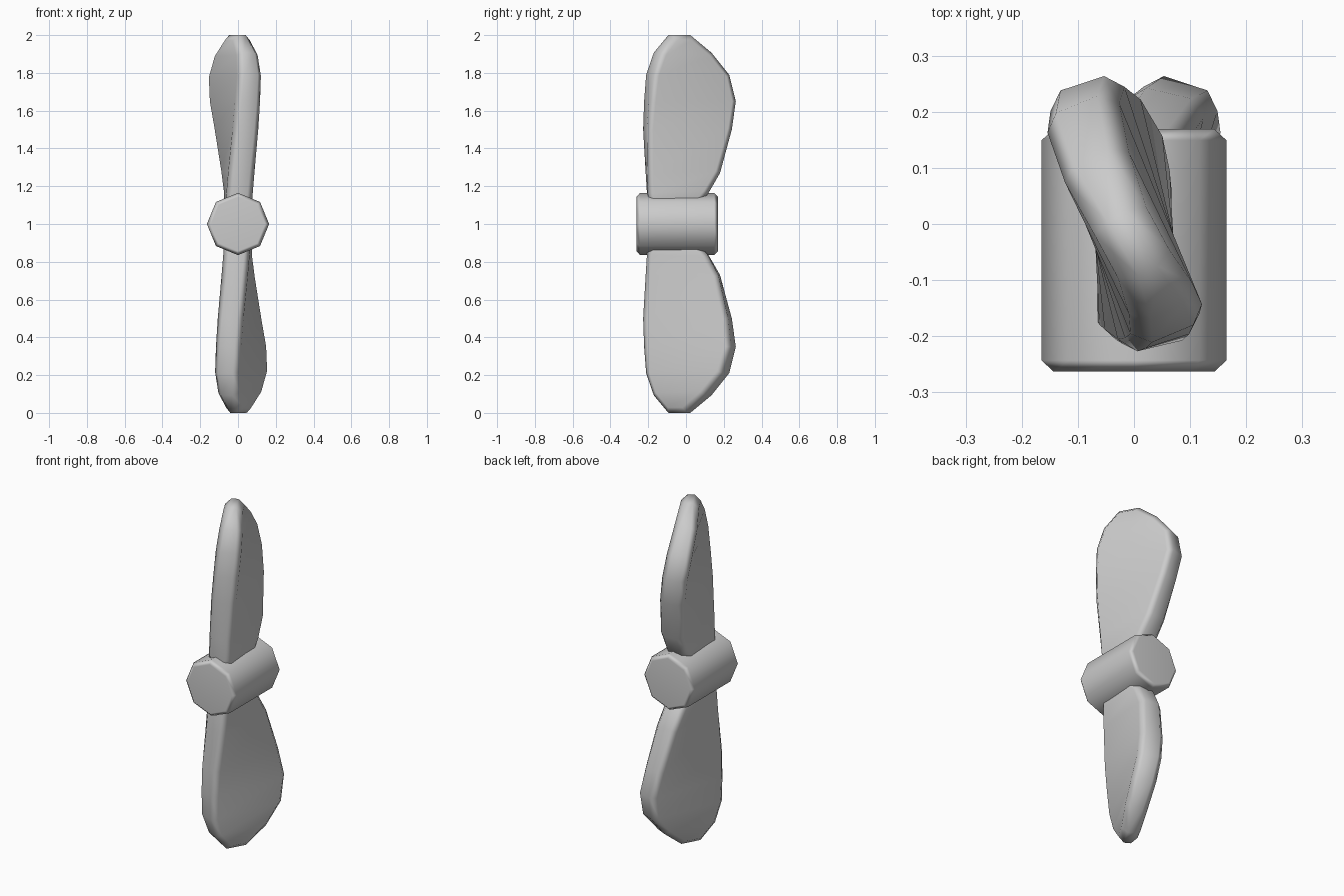
import bpy, bmesh, math

if "Cube" in bpy.data.objects:
    bpy.data.objects.remove(bpy.data.objects["Cube"])

def finish(bm, name):
    bmesh.ops.recalc_face_normals(bm, faces=bm.faces)
    me = bpy.data.meshes.new(name)
    bm.to_mesh(me)
    bm.free()
    ob = bpy.data.objects.new(name, me)
    bpy.context.collection.objects.link(ob)
    bpy.ops.object.select_all(action='DESELECT')
    ob.select_set(True)
    bpy.context.view_layer.objects.active = ob
    bpy.ops.object.shade_smooth_by_angle(angle=math.radians(50))
    ob.modifiers.new("flat_faces", 'WEIGHTED_NORMAL').keep_sharp = True
    return ob

# Hub: bevelled octagonal prism along y
bpy.ops.mesh.primitive_cylinder_add(vertices=8, radius=0.165, depth=0.432)
tmp = bpy.context.object
bm = bmesh.new()
bm.from_mesh(tmp.data)
bpy.data.objects.remove(tmp)
caps = {e for f in bm.faces if len(f.verts) == 8 for e in f.edges}
bmesh.ops.bevel(bm, geom=list(caps), offset=0.02, segments=1, affect='EDGES')
for v in bm.verts:
    x, y, z = v.co
    v.co = (x, z - 0.047, 1 - y)
finish(bm, "hub")

# Blade outline: height above the hub axis, front y, back y, half thickness, x shift
OUTLINE = [(0.06, -0.19, 0.03, 0.071, 0), (0.16, -0.205, 0.115, 0.070, 0),
           (0.27, -0.21, 0.177, 0.070, -0.002), (0.5, -0.222, 0.241, 0.070, -0.006),
           (0.65, -0.217, 0.267, 0.070, -0.009), (0.79, -0.207, 0.236, 0.069, -0.012),
           (0.907, -0.166, 0.142, 0.062, -0.016), (1.0, -0.085, 0.027, 0.048, -0.02)]

def blade(name, flip):
    bm = bmesh.new()
    rows = [[bm.verts.new((x + s, y, z)) for x, y in
             ((-h, f), (h, f), (h, b), (-h, b))] for z, f, b, h, s in OUTLINE]
    for r, s in zip(rows, rows[1:]):
        for i in range(4):
            j = (i + 1) % 4
            bm.faces.new((r[i], r[j], s[j], s[i]))
    bm.faces.new(rows[0])
    bm.faces.new(rows[-1])
    # Chamfer the rim on both sides
    rim = []
    for r, s in zip(rows, rows[1:]):
        rim += [bm.edges.get((r[i], s[i])) for i in range(4)]
    for r in (rows[0], rows[-1]):
        rim += [bm.edges.get((r[1], r[2])), bm.edges.get((r[3], r[0]))]
    bmesh.ops.recalc_face_normals(bm, faces=bm.faces)
    bmesh.ops.bevel(bm, geom=rim, offset=0.029, segments=1, affect='EDGES')
    # Twist along the length, then place above or below the hub
    for v in bm.verts:
        x, y, z = v.co
        a = math.radians(32) * max(0, z - 0.08)
        x, y = x * math.cos(a) - y * math.sin(a), x * math.sin(a) + y * math.cos(a)
        v.co = (x * flip, y, 1 + z * flip)
    finish(bm, name)

blade("upper_blade", 1)
blade("lower_blade", -1)
